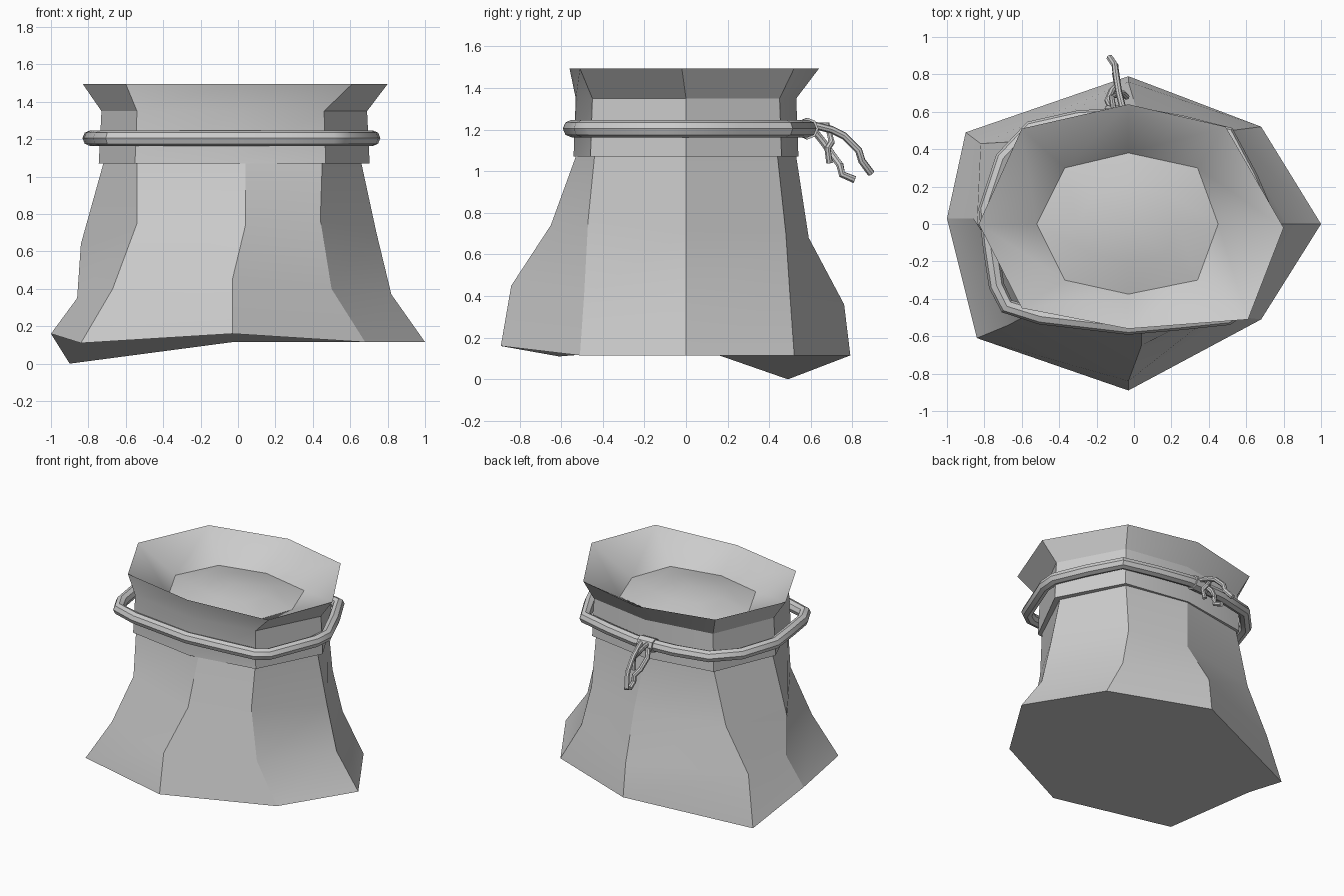
import bpy, bmesh

if "Cube" in bpy.data.objects:
    bpy.data.objects.remove(bpy.data.objects["Cube"])


def finish(obj, angle=0.40):
    bpy.ops.object.select_all(action='DESELECT')
    obj.select_set(True)
    bpy.context.view_layer.objects.active = obj
    bpy.ops.object.shade_smooth_by_angle(angle=angle)


def loft(name, rings, cap_start=False, end_point=None, angle=0.40):
    """Skin a stack of eight-sided rings, ordered front, front right, right ..."""
    bm = bmesh.new()
    vs = [[bm.verts.new(p) for p in ring] for ring in rings]
    for a, b in zip(vs, vs[1:]):
        for i in range(8):
            j = (i + 1) % 8
            bm.faces.new((a[i], a[j], b[j], b[i]))
    if cap_start:
        bm.faces.new(vs[0][::-1])
    if end_point:
        tip = bm.verts.new(end_point)
        for i in range(8):
            bm.faces.new((vs[-1][i], vs[-1][(i + 1) % 8], tip))
    mesh = bpy.data.meshes.new(name)
    bm.to_mesh(mesh)
    bm.free()
    obj = bpy.data.objects.new(name, mesh)
    bpy.context.collection.objects.link(obj)
    finish(obj, angle)
    return obj


def at(ring, z, s=1.0):
    return [(x * s, y * s, z) for x, y in ring]


def rope(name, pts, radius, closed=False):
    """Eight-sided tube along a path."""
    cu = bpy.data.curves.new(name, 'CURVE')
    cu.dimensions = '3D'
    cu.bevel_depth = radius
    cu.bevel_resolution = 2
    cu.use_fill_caps = True
    sp = cu.splines.new('POLY')
    sp.points.add(len(pts) - 1)
    for p, co in zip(sp.points, pts):
        p.co = (*co, 1)
    sp.use_cyclic_u = closed
    obj = bpy.data.objects.new(name, cu)
    bpy.context.collection.objects.link(obj)
    bpy.ops.object.select_all(action='DESELECT')
    obj.select_set(True)
    bpy.context.view_layer.objects.active = obj
    bpy.ops.object.convert(target='MESH')
    finish(bpy.context.view_layer.objects.active, 0.6)


# Sack body: slumped, uneven octagonal rings
base = [(-.03, -.89, .16), (.68, -.51, .115), (1, 0, .115), (.68, .52, .115),
        (-.03, .79, .115), (-.9, .49, 0), (-1, .03, .16), (-.84, -.61, .11)]
low = [(-.03, -.84, .45), (.5, -.49, .4), (.82, 0, .37), (.52, .5, .4),
       (-.03, .76, .36), (-.82, .43, .36), (-.86, .03, .35), (-.67, -.54, .4)]
mid = [(.04, -.65, .74), (.44, -.47, .77), (.74, 0, .7), (.45, .48, .7),
       (.02, .59, .68), (-.64, .44, .68), (-.84, 0, .64), (-.54, -.47, .75)]
top = [(.04, -.53), (.45, -.44), (.66, 0), (.44, .44),
       (-.03, .53), (-.54, .44), (-.72, 0), (-.54, -.44)]
loft("sack_body", [base, low, mid, at(top, 1.07)], cap_start=True)

# Collar: gathered neck and flared mouth
neck = [(-.03, -.53), (.46, -.45), (.69, 0), (.45, .45),
        (-.03, .53), (-.54, .45), (-.73, 0), (-.54, -.45)]
rim = [(-.03, -.56), (.61, -.51), (.80, -.02), (.49, .52),
       (-.03, .64), (-.60, .51), (-.83, 0), (-.60, -.45)]
hole = [(-.03, -.375), (.34, -.3), (.45, 0), (.34, .3),
        (-.03, .38), (-.37, .3), (-.52, 0), (-.37, -.3)]
loft("sack_collar", [at(top, 1.07), at(neck, 1.07, 1.02), at(neck, 1.35), at(rim, 1.495)])

# Soft inner funnel, tucked down past the contents
loft("mouth_lining", [at(rim, 1.495), at(hole, 1.335), at(hole, 1.22, .85)], angle=0.9)

# Contents: low mound filling the mouth
loft("contents", [at(hole, 1.335), [(x * .55 - .015, y * .55, 1.38) for x, y in hole]],
     end_point=(-.03, 0, 1.40))

# Rope tied loosely round the neck
loop = [(-.03, -.55), (.25, -.525), (.5, -.5), (.57, -.45), (.71, -.1), (.72, .02),
        (.62, .25), (.5, .48), (.25, .54), (0, .585), (-.3, .565), (-.55, .51),
        (-.70, .35), (-.79, .08), (-.765, -.13), (-.735, -.33), (-.68, -.44), (-.5, -.495)]
rope("neck_rope", [(x, y, 1.205) for x, y in loop], .042, closed=True)

# Knot and dangling ends at the back
rope("knot", [(-.15, .58, 1.205), (-.03, .585, 1.205)], .052)
rope("upper_rope_end", [(-.06, .62, 1.22), (-.08, .70, 1.2), (-.09, .76, 1.17),
                        (-.10, .83, 1.1), (-.10, .845, 1.05), (-.13, .89, .99)], .018)
rope("lower_rope_end", [(-.12, .62, 1.19), (-.14, .66, 1.14), (-.12, .71, 1.07),
                        (-.09, .74, 1.03), (-.09, .75, .985), (-.10, .81, .96)], .018)
rope("small_rope_bow", [(-.11, .62, 1.22), (-.12, .68, 1.22), (-.06, .70, 1.14),
                        (-.04, .68, 1.11), (-.05, .69, 1.04)], .016)
